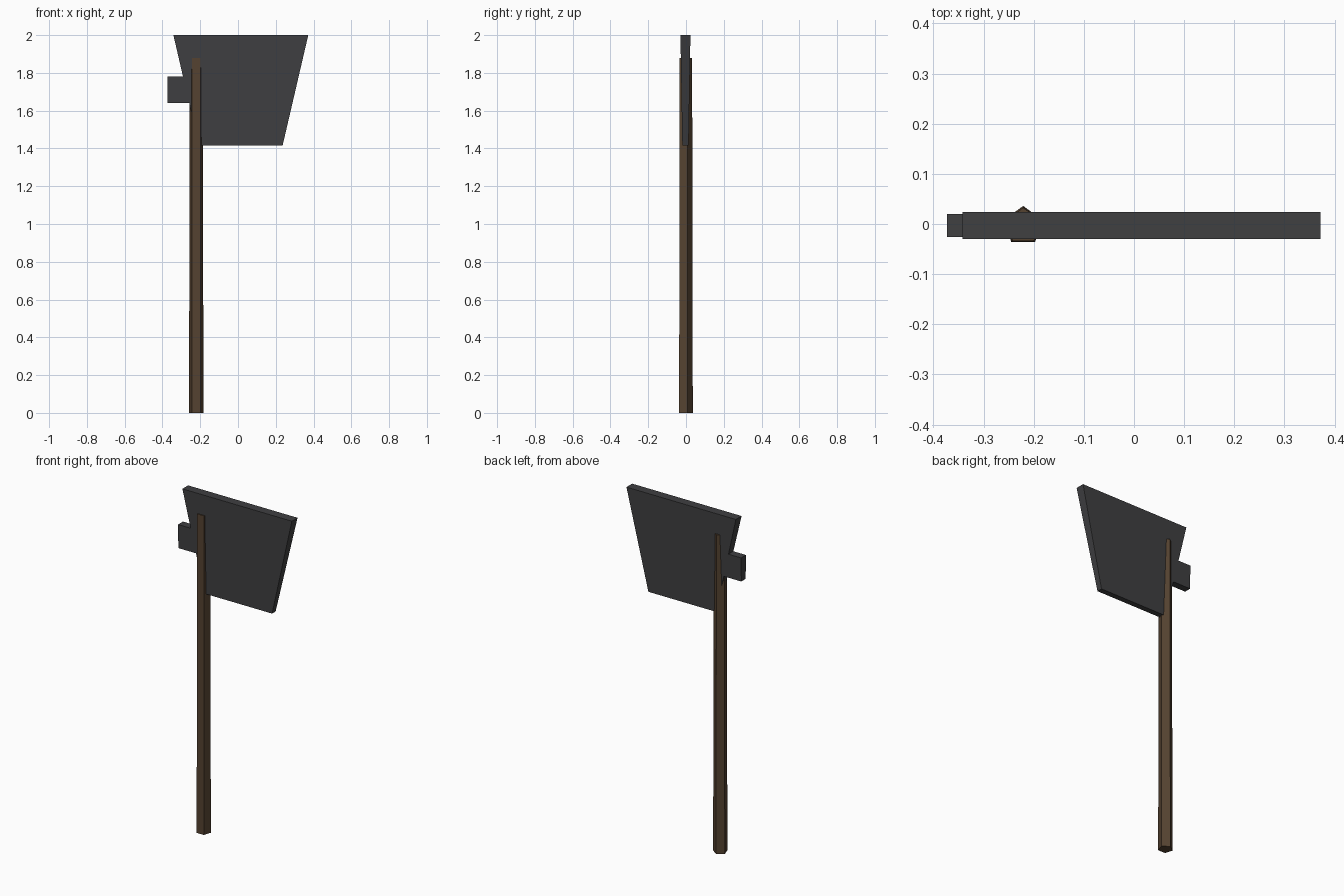
import bpy, bmesh, math
from mathutils import Vector

if "Cube" in bpy.data.objects:
    bpy.data.objects.remove(bpy.data.objects["Cube"])

CY = -0.004  # depth of the axe's centre plane


def material(name, rgb):
    mat = bpy.data.materials.new(name)
    mat.diffuse_color = (*rgb, 1)
    mat.use_nodes = True
    mat.node_tree.nodes["Principled BSDF"].inputs["Base Color"].default_value = mat.diffuse_color
    return mat


def loft(name, ring_a, ring_b, mat):
    """Closed solid between two rings with equal point counts."""
    bm = bmesh.new()
    a = [bm.verts.new(p) for p in ring_a]
    b = [bm.verts.new(p) for p in ring_b]
    bm.faces.new(a)
    bm.faces.new(b)
    n = len(a)
    for i in range(n):
        j = (i + 1) % n
        bm.faces.new((a[i], a[j], b[j], b[i]))
    bmesh.ops.recalc_face_normals(bm, faces=bm.faces)
    mesh = bpy.data.meshes.new(name)
    bm.to_mesh(mesh)
    bm.free()
    mesh.materials.append(mat)
    obj = bpy.data.objects.new(name, mesh)
    bpy.context.collection.objects.link(obj)
    return obj


def pentagon(radius, z):
    angles = [math.pi / 2 + i * math.tau / 5 for i in range(5)]
    return [Vector((-0.221 + radius * math.cos(t), CY + radius * math.sin(t), z))
            for t in angles]


# Handle: slightly tapered five-sided shaft, ridge to the back
wood = material("dark_wood", (0.09, 0.055, 0.03))
loft("handle", pentagon(0.04, 0), pentagon(0.0365, 1.88), wood)

# Axe head: flared blade with square poll, thickness shrinking downwards
steel = material("dark_steel", (0.05, 0.05, 0.053))
profile = [(-0.342, 2.0), (0.372, 2.0), (0.236, 1.415), (-0.206, 1.415),
           (-0.258, 1.64), (-0.373, 1.64), (-0.373, 1.78), (-0.291, 1.78)]


def head_side(sign):
    return [Vector((x, CY + 0.001 + sign * (0.0265 - 0.0172 * (2 - z)), z))
            for x, z in profile]


loft("axe_head", head_side(-1), head_side(1), steel)
